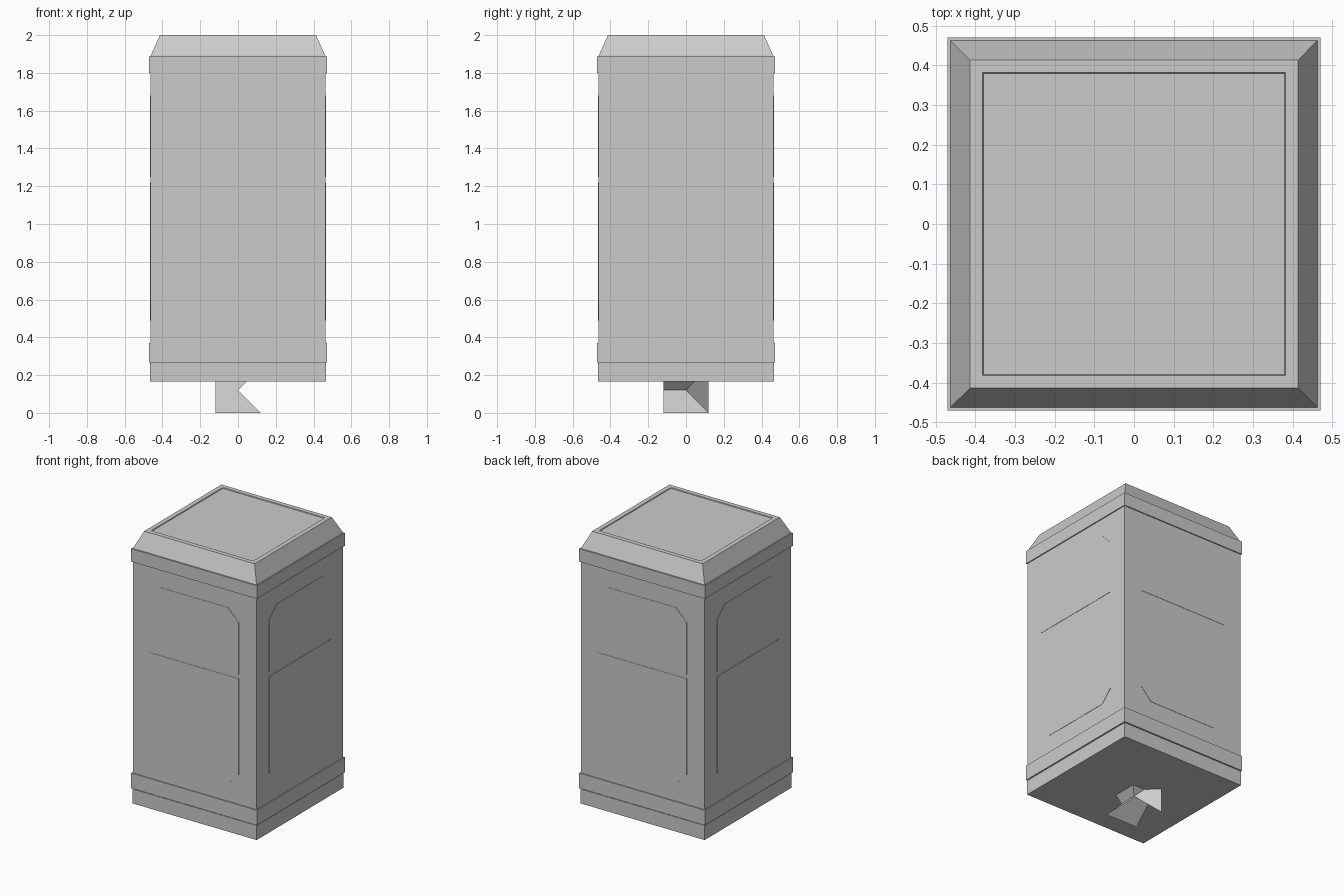
import bpy, bmesh, math
from mathutils import Matrix

if "Cube" in bpy.data.objects:
    bpy.data.objects.remove(bpy.data.objects["Cube"])


def make_object(name, verts, faces, fix_normals=True):
    mesh = bpy.data.meshes.new(name)
    mesh.from_pydata(verts, [], faces)
    if fix_normals:
        bm = bmesh.new()
        bm.from_mesh(mesh)
        bmesh.ops.recalc_face_normals(bm, faces=bm.faces)
        bm.to_mesh(mesh)
        bm.free()
    obj = bpy.data.objects.new(name, mesh)
    bpy.context.collection.objects.link(obj)
    return obj


def square_loft(name, profile):
    """Closed square solid through a list of (half width, height) rings."""
    verts = [(sx * h, sy * h, z) for h, z in profile
             for sx, sy in ((-1, -1), (1, -1), (1, 1), (-1, 1))]
    n = len(profile)
    faces = [(3, 2, 1, 0), tuple(range(4 * n - 4, 4 * n))]
    for i in range(n - 1):
        for k in range(4):
            j = (k + 1) % 4
            faces.append((4 * i + k, 4 * i + j, 4 * i + 4 + j, 4 * i + 4 + k))
    return make_object(name, verts, faces)


# Cabinet: plinth, narrow groove, lower band, walls, upper band
square_loft("cabinet_body", [
    (0.465, 0.165), (0.465, 0.263), (0.46, 0.263), (0.46, 0.268),
    (0.47, 0.268), (0.47, 0.37), (0.463, 0.37), (0.463, 1.80),
    (0.47, 1.80), (0.47, 1.888)])

# Sloped lid with a shallow recess on top
square_loft("lid", [
    (0.462, 1.886), (0.462, 1.892), (0.413, 2.0),
    (0.382, 2.0), (0.38, 1.995)])


# Barely raised wall panels with two clipped corners, on all four sides
def wall_panel(name, z0, z1, clip_low, turn):
    w, c = 0.33, 0.08
    if clip_low:
        outline = [(-w + c, z0), (w - c, z0), (w, z0 + c), (w, z1), (-w, z1), (-w, z0 + c)]
    else:
        outline = [(-w, z0), (w, z0), (w, z1 - c), (w - c, z1), (-w + c, z1), (-w, z1 - c)]
    n = len(outline)
    verts = [(x, y, z) for y in (-0.46, -0.465) for x, z in outline]
    faces = [tuple(range(n)), tuple(range(n, 2 * n))]
    faces += [(i, (i + 1) % n, n + (i + 1) % n, n + i) for i in range(n)]
    obj = make_object(name, verts, faces)
    obj.data.transform(Matrix.Rotation(turn, 4, 'Z'))


for i, side in enumerate(("front", "right", "back", "left")):
    wall_panel(side + "_lower_panel", 0.49, 1.22, True, i * math.pi / 2)
    wall_panel(side + "_upper_panel", 1.25, 1.68, False, i * math.pi / 2)

# Folded sheet foot: creased planes meeting at the middle of a small cube
r = 0.12
foot_points = [
    (-r, -r, 0), (r, -r, 0), (0, 0, r), (r, r, 2 * r), (-r, r, 2 * r),
    (r, r, 0), (0, -r, r), (r, -r, 2 * r), (-r, r, 0), (-r, 0, r)]
foot_faces = [
    (0, 1, 2, 9), (9, 2, 3, 4),      # slanted main plane
    (1, 5, 2, 6), (6, 2, 3, 7),      # side notch
    (2, 8, 4)]                       # diagonal fin
make_object("folded_foot", foot_points, foot_faces, False)
